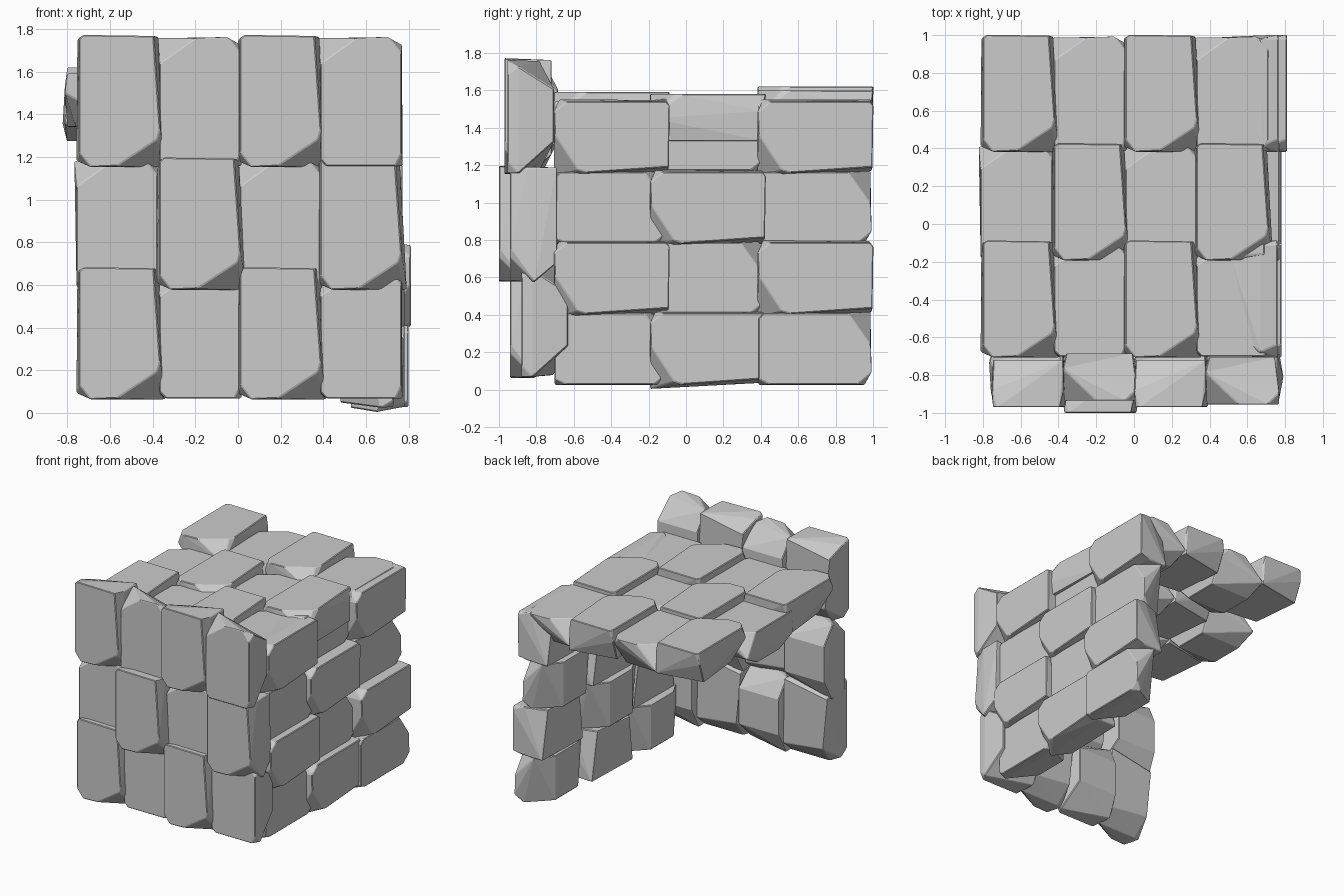
import bpy
import bmesh
from mathutils import Vector

cube = bpy.data.objects.get("Cube")
if cube:
    bpy.data.objects.remove(cube, do_unlink=True)

stone = bpy.data.materials.new("grey_stone")
stone.use_nodes = True
grey = (0.6, 0.6, 0.6, 1)
stone.diffuse_color = grey
stone.node_tree.nodes["Principled BSDF"].inputs["Base Color"].default_value = grey


def ring(points, depth):
    return [(u, v, -depth) for u, v in points]


# Block with one big chipped corner and a slanted side (across, along, outward)
chipped = (
    ring([(0, .07), (.055, 0), (.175, .005), (.365, .13), (.38, .18),
          (.35, .615), (.02, .62), (0, .6)], 0)
    + ring([(.372, .605), (-.012, .03), (-.008, .6)], .09)
    + ring([(.405, 0), (.06, 0)], .13)
    + ring([(.04, .14), (.385, .1), (.372, .61), (0, .54)], .25))

# Block with a sloping top corner
sloped = (
    ring([(0, .03), (0, .48), (.17, .6), (.32, .605), (.38, .53), (.38, .06),
          (.35, 0), (.03, 0)], 0)
    + ring([(-.01, .6), (0, .01)], .17)
    + ring([(.383, .57), (.385, 0)], .06)
    + ring([(.01, .17), (.36, .17), (.36, .45), (.01, .45)], .25))


def make_block(name, shape, place):
    bm = bmesh.new()
    for p in shape:
        bm.verts.new(place(Vector(p)))
    hull = bmesh.ops.convex_hull(bm, input=bm.verts[:])
    spare = set(hull["geom_interior"]) | set(hull["geom_unused"])
    bmesh.ops.delete(bm, geom=[g for g in spare if isinstance(g, bmesh.types.BMVert)],
                     context='VERTS')
    bmesh.ops.dissolve_limit(bm, angle_limit=.06, verts=bm.verts[:], edges=bm.edges[:])
    bmesh.ops.recalc_face_normals(bm, faces=bm.faces[:])
    mesh = bpy.data.meshes.new(name)
    bm.to_mesh(mesh)
    bm.free()
    mesh.materials.append(stone)
    obj = bpy.data.objects.new(name, mesh)
    bpy.context.collection.objects.link(obj)
    bevel = obj.modifiers.new("worn_edges", 'BEVEL')
    bevel.width = .005
    bevel.segments = 1


# Each wall is a 4 x 3 checkerboard of the two blocks, the sloped ones set back
def make_wall(name, depths, turn):
    for row, along in enumerate((.063, .577, 1.152)):
        for col in range(4):
            is_chipped = (row + col) % 2 == 0
            start = Vector((-.745 + .377 * col, along, depths[row][col]))
            if not is_chipped:
                start += Vector((-.012 if col == 0 else 0, .005, 0))
            shape = chipped if is_chipped else sloped
            make_block(f"{name}_block_{row + 1}_{col + 1}", shape,
                       lambda p: turn(*(p + start)))


make_wall("front_wall",
          [(.94, .89, .94, .88), (.9, 1, .9, .94), (.97, .935, .97, .955)],
          lambda u, v, w: (u, -w, v))
make_wall("roof",
          [(1.59, 1.54, 1.59, 1.54), (1.525, 1.58, 1.53, 1.58), (1.62, 1.55, 1.6, 1.55)],
          lambda u, v, w: (u - .055, v - .77, w))
make_wall("right_wall",
          [(.76, .73, .78, .73), (.69, .77, .73, .78), (.765, .73, .81, .8)],
          lambda u, v, w: (w, v - .77, .795 - u))
